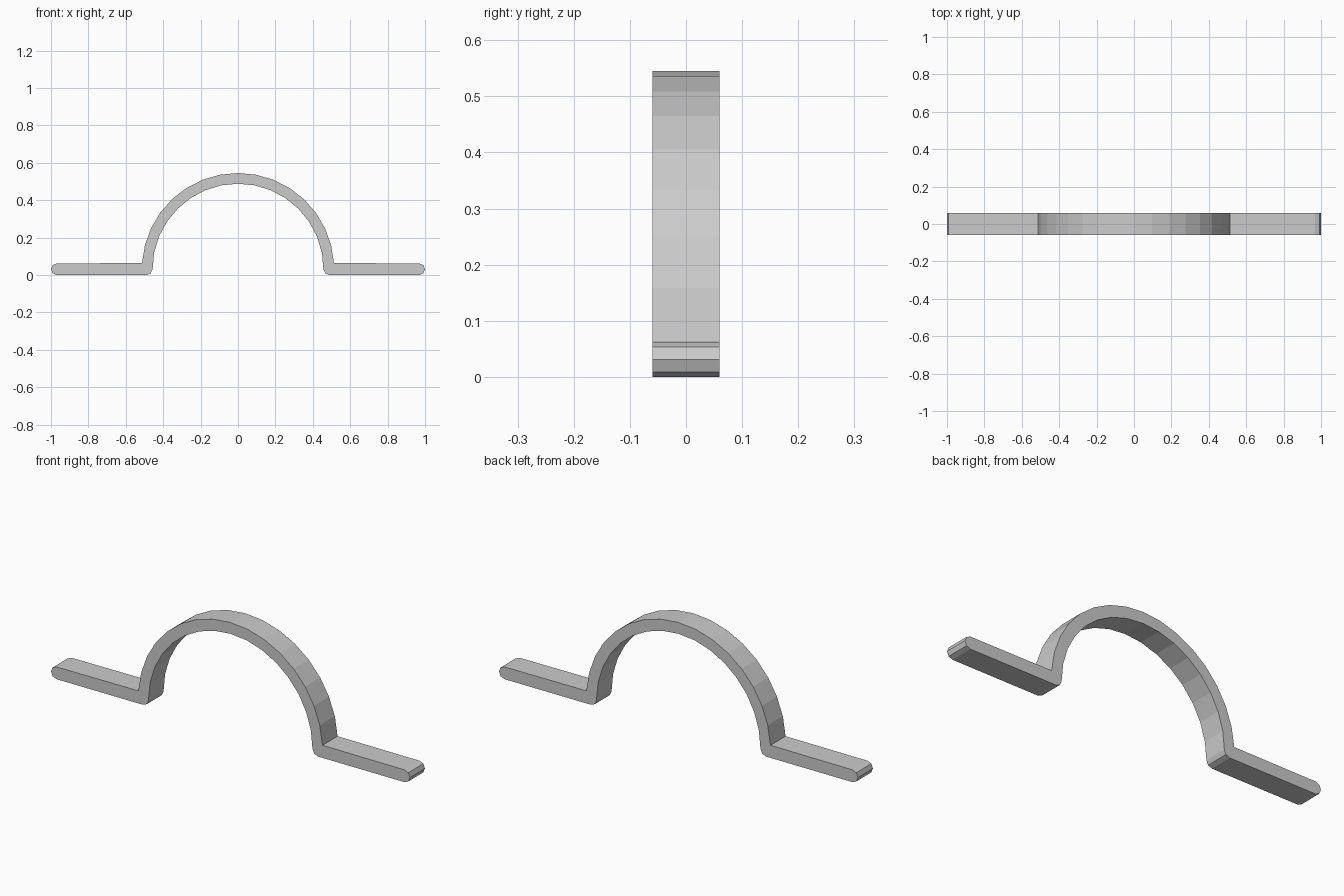
import bpy
import bmesh
from math import cos, sin, radians

cube = bpy.data.objects.get("Cube")
if cube:
    bpy.data.objects.remove(cube, do_unlink=True)

HALF_WIDTH = 0.06
EDGE = 0.031                 # half the strap thickness, used for rounded edges
OUTER, INNER = 0.514, 0.457  # arch radii
SEGMENTS = 8                 # per quarter arch
START = 3.6                  # angle where the outer arch meets the flange

grey = bpy.data.materials.new("light_grey")
grey.use_nodes = True
colour = (0.6, 0.6, 0.6, 1)
grey.diffuse_color = colour
grey.node_tree.nodes["Principled BSDF"].inputs["Base Color"].default_value = colour


def arc(cx, cz, radius, start, end, steps):
    angles = [radians(start + (end - start) * i / steps) for i in range(steps + 1)]
    return [(cx + radius * cos(a), cz + radius * sin(a)) for a in angles]


# Half profile: outer arch, flange tip, rounded foot, inner arch
half = arc(0, EDGE, OUTER, 90, START, SEGMENTS)
half += arc(1 - EDGE, EDGE, EDGE, 90, -90, 4)
half += arc(INNER + EDGE, EDGE, EDGE, 270, 180, 2)
half += arc(0, EDGE, INNER, 0, 90, SEGMENTS)[1:]

# Mirror the half into a closed outline, sharing the points on the centre line
outline = half + [(-x, z) for x, z in reversed(half[1:-1])]

# Pipe strap: outline extruded across its width
bm = bmesh.new()
face = bm.faces.new([bm.verts.new((x, -HALF_WIDTH, z)) for x, z in outline])
result = bmesh.ops.extrude_face_region(bm, geom=[face], use_keep_orig=True)
moved = [v for v in result["geom"] if isinstance(v, bmesh.types.BMVert)]
bmesh.ops.translate(bm, verts=moved, vec=(0, 2 * HALF_WIDTH, 0))
bmesh.ops.recalc_face_normals(bm, faces=bm.faces)

mesh = bpy.data.meshes.new("pipe_strap")
bm.to_mesh(mesh)
bm.free()
mesh.materials.append(grey)
strap = bpy.data.objects.new("pipe_strap", mesh)
bpy.context.collection.objects.link(strap)
